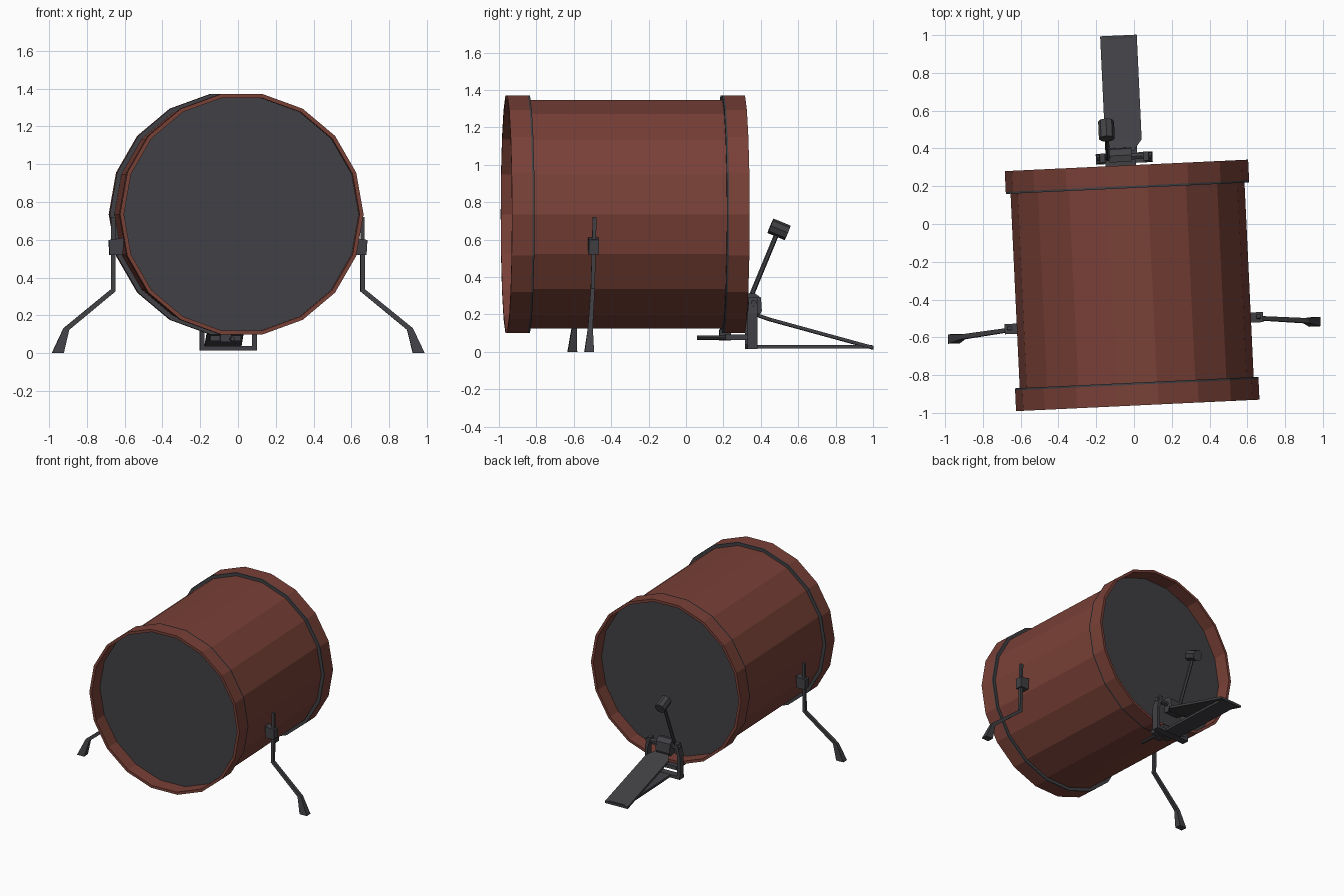
import bpy, bmesh
from math import radians, cos, sin
from mathutils import Matrix, Vector

if "Cube" in bpy.data.objects:
    bpy.data.objects.remove(bpy.data.objects["Cube"])

# The whole kit piece is turned slightly about the vertical
PLACE = Matrix.Translation((-0.01, -0.325, 0)) @ Matrix.Rotation(radians(2.7), 4, 'Z')
AXIS_Z = 0.735


def material(name, rgb):
    m = bpy.data.materials.new(name)
    m.use_nodes = True
    m.diffuse_color = (*rgb, 1)
    m.node_tree.nodes["Principled BSDF"].inputs["Base Color"].default_value = (*rgb, 1)
    return m


RED = material("red_brown_lacquer", (0.19, 0.052, 0.038))
DARK = material("dark_grey", (0.053, 0.052, 0.059))


def finish(name, bm, mat):
    bmesh.ops.recalc_face_normals(bm, faces=bm.faces)
    mesh = bpy.data.meshes.new(name)
    bm.to_mesh(mesh)
    bm.free()
    mesh.materials.append(mat)
    ob = bpy.data.objects.new(name, mesh)
    bpy.context.collection.objects.link(ob)
    ob.matrix_world = PLACE
    return ob


def loft(name, loops, mat, ring=False):
    """Bridge loops of equal length; cap the ends, or close into a ring."""
    bm = bmesh.new()
    rows = [[bm.verts.new(p) for p in loop] for loop in loops]
    n = len(rows[0])
    pairs = list(zip(rows, rows[1:]))
    if ring:
        pairs.append((rows[-1], rows[0]))
    else:
        bm.faces.new(rows[0])
        bm.faces.new(rows[-1])
    for a, b in pairs:
        for i in range(n):
            j = (i + 1) % n
            bm.faces.new((a[i], a[j], b[j], b[i]))
    return finish(name, bm, mat)


def circle(r, y):
    angles = [radians(20 * k) for k in range(18)]
    return [(r * cos(a), y, AXIS_Z + r * sin(a)) for a in angles]


def section(x, y, z, hx, hy, slope=0):
    """Rectangular cross-section, tilted along x by slope."""
    return [(x + sx * hx, y + sy * hy, z + sx * hx * slope)
            for sx, sy in ((-1, -1), (1, -1), (1, 1), (-1, 1))]


def box(name, centre, size, mat=DARK):
    x, y, z = centre
    hx, hy, hz = (s / 2 for s in size)
    return loft(name, [section(x, y, z - hz, hx, hy), section(x, y, z + hz, hx, hy)], mat)


def cylinder(name, a, b, r, sides, mat=DARK):
    a, b = Vector(a), Vector(b)
    d = b - a
    turn = d.to_track_quat('Z', 'Y').to_matrix().to_4x4()
    bm = bmesh.new()
    bmesh.ops.create_cone(bm, cap_ends=True, segments=sides, radius1=r, radius2=r,
                          depth=d.length, matrix=Matrix.Translation((a + b) / 2) @ turn)
    return finish(name, bm, mat)


def side_profile(name, x, width, points, mat=DARK):
    """Extrude a (y, z) outline across x."""
    return loft(name, [[(x + s * width / 2, y, z) for y, z in points] for s in (-1, 1)], mat)


# Shell, drum heads and hoops
loft("shell", [circle(0.62, -0.515), circle(0.62, 0.515)], RED)
for label, s in (("front", -1), ("back", 1)):
    loft(label + "_head", [circle(0.645, s * 0.515), circle(0.645, s * 0.526)], DARK)
    loft(label + "_hoop", [circle(0.645, s * 0.526), circle(0.645, s * 0.636),
                           circle(0.624, s * 0.636), circle(0.624, s * 0.526)], RED, ring=True)

# Spur legs with flared feet, and their brackets
for label, s in (("left", 1), ("right", -1)):
    loft(label + "_leg", [
        section(s * 0.66, -0.195, 0.72, 0.011, 0.010),
        section(s * 0.66, -0.205, 0.333, 0.012, 0.011, s * 0.47),
        section(s * 0.91, -0.23, 0.128, 0.015, 0.013, s * 0.3),
        section(s * 0.956, -0.238, 0.0, 0.031, 0.025)], DARK)
    loft(label + "_leg_bracket", [
        section(s * 0.645, -0.2, 0.52, 0.035, 0.027),
        section(s * 0.645, -0.2, 0.605, 0.04, 0.027, s * -0.15)], DARK)

# Pedal frame: base bar, side posts, axle and hub
PX = -0.01
box("pedal_base_bar", (PX, 0.675, 0.026), (0.3, 0.055, 0.024))
for label, s in (("left", 1), ("right", -1)):
    loft(label + "_pedal_post", [
        section(PX + s * 0.138, 0.675, 0.015, 0.012, 0.027),
        section(PX + s * 0.138, 0.675, 0.2, 0.012, 0.027),
        section(PX + s * 0.115, 0.68, 0.29, 0.014, 0.024)], DARK)
cylinder("pedal_axle", (PX - 0.145, 0.682, 0.26), (PX + 0.145, 0.682, 0.26), 0.018, 6)
side_profile("pedal_hub", PX - 0.02, 0.12,
             [(0.655, 0.2), (0.715, 0.19), (0.73, 0.22), (0.725, 0.29), (0.69, 0.315), (0.655, 0.31)])

# Foot board with a narrowed toe, and the floor plate under it
T = 0.009
loft("foot_board", [
    [(PX - 0.097, 1.325, 0.022 + T), (PX + 0.097, 1.325, 0.022 + T),
     (PX + 0.097, 1.325, 0.022 - T), (PX - 0.097, 1.325, 0.022 - T)],
    [(PX - 0.097, 0.77, 0.174 + T), (PX + 0.097, 0.77, 0.174 + T),
     (PX + 0.097, 0.77, 0.174 - T), (PX - 0.097, 0.77, 0.174 - T)],
    [(PX - 0.06, 0.71, 0.195 + T), (PX + 0.05, 0.71, 0.195 + T),
     (PX + 0.05, 0.71, 0.195 - T), (PX - 0.06, 0.71, 0.195 - T)]], DARK)
loft("floor_plate", [
    section(PX, 0.99, 0.018, 0.07, 0.33), section(PX, 0.99, 0.036, 0.07, 0.33)], DARK)

# Beater
BX = -0.097
foot, tip = Vector((BX, 0.675, 0.29)), Vector((BX, 0.82, 0.64))
cylinder("beater_rod", foot, tip, 0.013, 6)
along = Vector((0, 0.92, -0.38))
middle = Vector((BX, 0.828, 0.655))
cylinder("beater_head", middle - along * 0.05, middle + along * 0.05, 0.042, 8)

# Hoop clamp and its screw
box("hoop_clamp", (PX - 0.02, 0.6, 0.079), (0.16, 0.13, 0.03))
box("clamp_block", (PX - 0.02, 0.535, 0.09), (0.06, 0.06, 0.06))
cylinder("clamp_screw", (PX + 0.01, 0.385, 0.076), (PX + 0.01, 0.6, 0.076), 0.012, 8)
